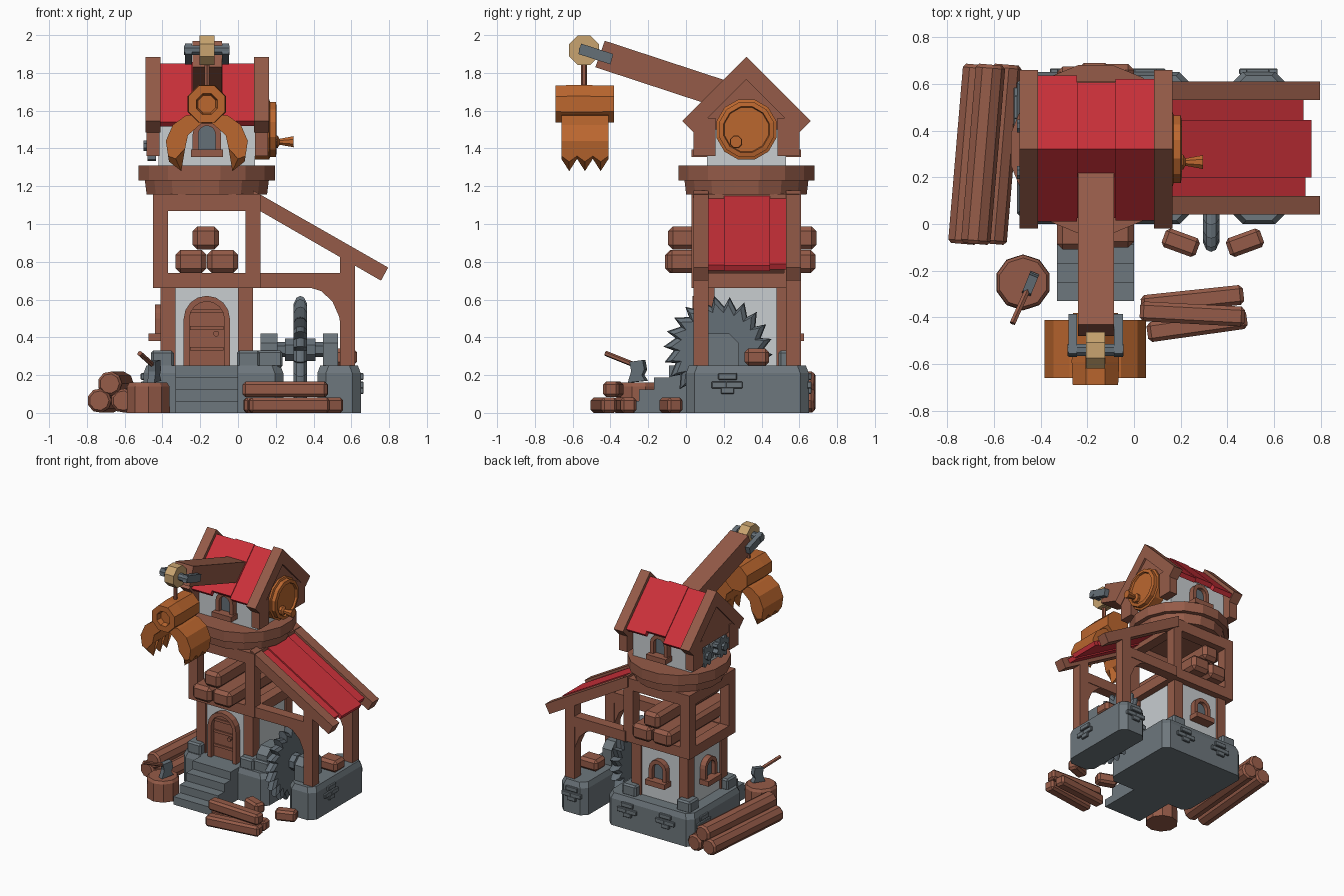
import bpy, bmesh, math
from mathutils import Matrix, Vector

def material(name, rgb):
    m = bpy.data.materials.new(name)
    m.diffuse_color = (*rgb, 1)
    return m

WOOD = material("wood", (0.30, 0.105, 0.065))
RED = material("red roof", (0.60, 0.03, 0.042))
ORANGE = material("orange copper", (0.50, 0.135, 0.028))
STONE = material("grey stone", (0.155, 0.185, 0.205))
METAL = material("dark metal", (0.13, 0.16, 0.185))
PLASTER = material("white plaster", (0.58, 0.61, 0.63))
TAN = material("tan pulley", (0.58, 0.37, 0.16))

def finish(name, bm, mat, M=None):
    if M:
        bm.transform(M)
    bmesh.ops.recalc_face_normals(bm, faces=bm.faces)
    me = bpy.data.meshes.new(name)
    bm.to_mesh(me)
    bm.free()
    me.materials.append(mat)
    ob = bpy.data.objects.new(name, me)
    bpy.context.collection.objects.link(ob)
    return ob

def loft(name, rings, mat, M=None):
    bm = bmesh.new()
    vs = [[bm.verts.new(p) for p in r] for r in rings]
    n = len(rings[0])
    for a, b in zip(vs, vs[1:]):
        for i in range(n):
            bm.faces.new((a[i], a[(i + 1) % n], b[(i + 1) % n], b[i]))
    bm.faces.new(vs[0])
    bm.faces.new(vs[-1])
    return finish(name, bm, mat, M)

def prism(name, axis, pts, a, b, mat, M=None):
    put = {'x': lambda u, v, t: (t, u, v), 'y': lambda u, v, t: (u, t, v),
           'z': lambda u, v, t: (u, v, t)}[axis]
    return loft(name, [[put(u, v, t) for u, v in pts] for t in (a, b)], mat, M)

def box(name, x0, x1, y0, y1, z0, z1, mat, bevel=0, M=None):
    bm = bmesh.new()
    bmesh.ops.create_cube(bm, size=1)
    for v in bm.verts:
        v.co = Vector(((x0, x1)[v.co.x > 0], (y0, y1)[v.co.y > 0], (z0, z1)[v.co.z > 0]))
    if bevel:
        bmesh.ops.bevel(bm, geom=bm.edges[:], offset=bevel, segments=1, affect='EDGES')
    return finish(name, bm, mat, M)

def lathe(name, p0, p1, profile, n, mat):
    # profile holds (distance along the axis, radius)
    p0, p1 = Vector(p0), Vector(p1)
    d = (p1 - p0).normalized()
    M = Matrix.Translation(p0) @ d.to_track_quat('Z', 'Y').to_matrix().to_4x4()
    ang = [2 * math.pi * (i + 0.5) / n for i in range(n)]
    return loft(name, [[(r * math.cos(a), r * math.sin(a), t) for a in ang] for t, r in profile], mat, M)

def rod(name, p0, p1, r, n, mat, r1=None):
    L = (Vector(p1) - Vector(p0)).length
    return lathe(name, p0, p1, [(0, r), (L, r if r1 is None else r1)], n, mat)

def turn(x, y, deg, z=0):
    return Matrix.Translation((x, y, z)) @ Matrix.Rotation(math.radians(deg), 4, 'Z')

def arch(w, h, z=0, n=8):
    r = w / 2
    top = [(-r * math.cos(math.pi * i / n), z + h - r + r * math.sin(math.pi * i / n)) for i in range(n + 1)]
    return [(-r, z)] + top + [(r, z)]

def opening(name, x, y, z, deg, w, h, fill, rim=0.03, depth=0.045):
    M = turn(x, y, deg)
    prism(name + "_frame", 'y', arch(w, h, z) + arch(w - 2 * rim, h - rim, z)[::-1], -depth, 0.02, WOOD, M)
    prism(name + "_panel", 'y', arch(w - 2 * rim, h - rim, z), -0.015, 0.02, fill, M)
    return M

def window(name, x, y, z, deg):
    M = opening(name, x, y, z, deg, 0.15, 0.19, METAL)
    box(name + "_sill", -0.085, 0.085, -0.08, 0.02, z - 0.005, z + 0.035, WOOD, 0, M)

CX, CY = -0.165, 0.315

# stone foundations with chamfered corners, brick details and stairs
def foundation(name, x0, x1, y0, y1, h, c):
    rings = []
    for z, i in ((0, 0), (h - 0.04, 0), (h, 0.015)):
        a, b, e, f = x0 + i, x1 - i, y0 + i, y1 - i
        rings.append([(p, q, z) for p, q in ((a + c, e), (b - c, e), (b, e + c), (b, f - c),
                                            (b - c, f), (a + c, f), (a, f - c), (a, e + c))])
    loft(name, rings, STONE)

def bricks(name, x, y, deg):
    for i, (u, z, w) in enumerate(((-0.045, 0.13, 0.04), (0.035, 0.13, 0.045), (0, 0.175, 0.05), (0, 0.10, 0.035))):
        box(f"{name}_{i}", u - w, u + w, -0.015, 0.01, z, z + 0.035, STONE, 0.004, turn(x, y, deg))

foundation("main_foundation", -0.5, 0.24, 0.0, 0.65, 0.25, 0.045)
foundation("side_foundation", 0.42, 0.65, 0.0, 0.65, 0.25, 0.045)
for i, (x, y, d) in enumerate(((0.65, 0.22, 90), (0.53, 0.65, 180), (-0.28, 0.65, 180), (-0.5, 0.5, -90), (0.05, 0.65, 180))):
    bricks(f"brick_detail_{i}", x, y, d)
steps = [(0.05, 0), (-0.33, 0)]
for i in range(4):
    steps += [(-0.33 + 0.08 * i, 0.0625 * (i + 1)), (-0.25 + 0.08 * i, 0.0625 * (i + 1))]
prism("stairs", 'x', steps[:-1] + [(0.05, 0.25)], -0.33, 0.0, STONE)
for i, (x, y) in enumerate(((-0.40, 0.08), (-0.40, 0.55), (0.07, 0.55), (0.055, 0.08))):
    box(f"corner_stone_{i}", x - 0.06, x + 0.06, y - 0.06, y + 0.06, 0.24, 0.33, STONE, 0.012)

# lower storey
box("lower_walls", -0.395, 0.065, 0.085, 0.545, 0.24, 0.70, PLASTER)
for x in (-0.41, 0.0):
    for y in (0.07, 0.48):
        box("lower_post", x, x + 0.08, y, y + 0.08, 0.25, 0.68, WOOD)
M = opening("door", CX, 0.085, 0.25, 0, 0.245, 0.37, WOOD, 0.03, 0.05)
for z in (0.33, 0.44, 0.53):
    box("door_strap", -0.088, 0.088, -0.025, 0, z, z + 0.02, WOOD, 0, M)
rod("door_knob", (-0.115, 0.08, 0.42), (-0.115, 0.05, 0.42), 0.016, 8, WOOD)
window("left_window", -0.395, CY, 0.385, -90)
window("back_window", CX, 0.545, 0.385, 180)

# open timber storey
for z0, z1 in ((0.66, 0.74), (1.07, 1.16)):
    for t in (0, 0.49):
        box("beam_across", -0.45, 0.12, 0.03 + t, 0.11 + t, z0, z1, WOOD)
        box("beam_along", -0.45 + t, -0.37 + t, 0.03, 0.60, z0, z1, WOOD)
for x in (-0.45, 0.04):
    for y in (0.03, 0.52):
        box("upper_post", x, x + 0.08, y, y + 0.08, 0.7, 1.12, WOOD)
box("loft_floor", -0.42, 0.09, 0.06, 0.57, 0.69, 0.735, WOOD)
for x0, x1, z, y0 in ((-0.33, -0.167, 0.74, -0.11), (-0.163, 0.0, 0.74, -0.10), (-0.24, -0.10, 0.865, -0.095)):
    box("stored_log", x0, x1, y0, y0 + 0.785, z, z + 0.122, WOOD, 0.025)

# lean-to: rafters, posts, curved braces and uneven red boards
slope = lambda x: 1.155 - 0.571 * (x - 0.12)
for y in (0.04, 0.53):
    prism("lean_rafter", 'y', [(0.08, slope(0.08)), (0.795, slope(0.795)), (0.757, 0.70), (0.08, 1.09)], y, y + 0.08, WOOD)
    box("lean_beam", 0.10, 0.56, y, y + 0.08, 0.66, 0.74, WOOD)
    prism("lean_post", 'y', [(0.54, 0.25), (0.62, 0.25), (0.62, 0.82), (0.54, 0.87)], y, y + 0.08, WOOD)
    prism("lean_brace", 'y', [(0.55, 0.67), (0.36, 0.67), (0.44, 0.645), (0.50, 0.59), (0.535, 0.51), (0.55, 0.42)],
          y + 0.005, y + 0.075, WOOD)
for y0, y1, x1, d in ((0.115, 0.20, 0.735, 0.02), (0.20, 0.445, 0.76, 0.008), (0.445, 0.535, 0.725, 0.02)):
    prism("lean_roof_board", 'y', [(0.1, slope(0.1) - d), (x1, slope(x1) - d), (x1 - 0.015, slope(x1) - d - 0.03),
          (0.1, slope(0.1) - d - 0.035)], y0, y1, RED)

# saw blade with axle and stone bearings
teeth = []
for i in range(22):
    for k, r in ((0, 0.235), (0.75, 0.29)):
        a = 2 * math.pi * (i + k) / 22
        teeth.append((r * math.cos(a), r * math.sin(a)))
loft("saw_blade", [[(x, 0.17 + u * s, 0.33 + v * s) for u, v in teeth]
     for x, s in ((0.295, 0.86), (0.31, 0.97), (0.33, 1), (0.35, 0.97), (0.365, 0.86))], METAL)
rod("saw_hub", (0.25, 0.17, 0.335), (0.41, 0.17, 0.335), 0.065, 8, METAL)
rod("saw_axle", (0.18, 0.17, 0.335), (0.48, 0.17, 0.335), 0.04, 6, METAL)
bearing = [(0.06, 0.24), (0.28, 0.24), (0.28, 0.37), (0.23, 0.42), (0.11, 0.42), (0.06, 0.37)]
prism("left_bearing", 'x', bearing, 0.12, 0.21, STONE)
prism("right_bearing", 'x', bearing, 0.45, 0.53, STONE)
box("bearing_ledge", 0.07, 0.235, 0.04, 0.30, 0.24, 0.33, STONE, 0.01)
box("sawn_log", 0.47, 0.63, 0.31, 0.44, 0.25, 0.34, WOOD, 0.02)

# round platform
lathe("platform_lower", (CX, 0.32, 1.155), (CX, 0.32, 2), [(0, 0.325), (0.08, 0.335)], 16, WOOD)
lathe("platform_upper", (CX, 0.32, 1.23), (CX, 0.32, 2), [(0, 0.368), (0.08, 0.368)], 16, WOOD)

# cabin with gable frames and red roof boards
prism("cabin_walls", 'x', [(0.11, 1.3), (0.53, 1.3), (0.53, 1.58), (0.32, 1.79), (0.11, 1.58)], -0.42, 0.09, PLASTER)
window("cabin_front_window", CX, 0.11, 1.36, 0)
window("cabin_back_window", CX, 0.53, 1.36, 180)
for x in (-0.49, 0.085):
    prism("gable_frame", 'x', [(0.32, 1.885), (0.66, 1.545), (0.60, 1.485), (0.32, 1.765), (0.04, 1.485), (-0.02, 1.545)],
          x, x + 0.08, WOOD)
    prism("gable_fill", 'x', [(0.05, 1.5), (0.59, 1.5), (0.32, 1.78)], x + 0.01, x + 0.065, WOOD)
    for y in (0.04, 0.485):
        box("gable_leg", x + 0.005, x + 0.075, y, y + 0.115, 1.36, 1.56, WOOD)
for s, lens in ((-1, (0.31, 0.295, 0.305)), (1, (0.315, 0.285, 0.30))):
    for i, L in enumerate(lens):
        x0, top = -0.41 + 0.165 * i, 1.85 + (0.008 if i == 1 else 0)
        prism("roof_board", 'x', [(0.32, top), (0.32 + s * L, top - L), (0.32 + s * (L - 0.025), top - L - 0.025),
              (0.32, top - 0.05)], x0, x0 + 0.165, RED)

# copper drum on the right, gears on the left
lathe("drum", (0.085, 0.32, 1.50), (1, 0.32, 1.50), [(0, 0.165), (0.08, 0.165), (0.085, 0.15), (0.115, 0.15),
      (0.12, 0.125), (0.105, 0.12)], 12, ORANGE)
lathe("drum_handle", (0.18, 0.265, 1.435), (1, 0.265, 1.44), [(0, 0.035), (0.03, 0.035), (0.04, 0.017), (0.115, 0.032)], 8, ORANGE)
for y in (0.22, 0.42):
    pts = []
    for i in range(8):
        for k, r in ((0, 0.062), (0.3, 0.085), (0.6, 0.085), (0.9, 0.062)):
            a = 2 * math.pi * (i + k) / 8
            pts.append((y + r * math.cos(a), 1.415 + r * math.sin(a)))
    prism("gear", 'x', pts, -0.48, -0.435, METAL)
    rod("gear_hub", (-0.40, y, 1.415), (-0.50, y, 1.415), 0.03, 8, METAL)

# crane arm, brackets, pulley and rope
prism("crane_arm", 'x', [(-0.43, 1.97), (-0.48, 1.83), (0.22, 1.60), (0.27, 1.74)], -0.24, -0.085, WOOD)
for x in (-0.28, -0.085):
    prism("pulley_bracket", 'x', [(-0.555, 1.955), (-0.57, 1.90), (-0.40, 1.845), (-0.385, 1.90)], x, x + 0.037, METAL)
rod("pulley_axle", (-0.285, -0.54, 1.92), (-0.045, -0.54, 1.92), 0.028, 8, METAL)
rod("pulley", (-0.205, -0.54, 1.92), (-0.125, -0.54, 1.92), 0.085, 8, TAN)
rod("rope", (CX, -0.54, 1.92), (CX, -0.54, 1.70), 0.015, 6, WOOD)

# copper grabbing claw with toothed jaws
lathe("claw_body", (CX, -0.69, 1.635), (CX, 0, 1.635), [(0.04, 0.05), (0, 0.06), (0, 0.105), (0.10, 0.11), (0.31, 0.105)], 8, ORANGE)
for s in (-1, 1):
    rings = []
    for k in range(7):
        tip = [(0.20, 1.33), (0.135, 1.28)] if k % 2 else [(0.205, 1.36), (0.165, 1.345)]
        prof = [(0.02, 1.58), (0.11, 1.575), (0.18, 1.525), (0.217, 1.44)] + tip + [(0.115, 1.40), (0.10, 1.47), (0.02, 1.54)]
        rings.append([(CX + s * u, -0.66 + 0.25 * k / 6, z) for u, z in prof])
    loft("claw_jaw", rings, ORANGE)

# log pile on the left
for x, z in ((-0.70, 0.065), (-0.575, 0.065), (-0.645, 0.155)):
    a, b = (x - 0.035, -0.085, z), (x + 0.03, 0.685, z)
    lathe("pile_log", a, b, [(0, 0.052), (0.015, 0.065), (0.755, 0.065), (0.77, 0.052)], 9, WOOD)

# chopping stump with axe
lathe("stump", (-0.475, -0.25, 0), (-0.475, -0.25, 1), [(0, 0.12), (0.14, 0.118), (0.16, 0.105)], 10, WOOD)
rod("axe_handle", (-0.52, -0.425, 0.315), (-0.43, -0.225, 0.235), 0.014, 6, WOOD)
prism("axe_head", 'x', [(-0.04, 0.10), (0.035, 0.11), (0.045, 0.06), (0.03, 0.03), (0.05, 0.0), (-0.05, -0.01), (-0.03, 0.05)],
      -0.02, 0.02, METAL, turn(-0.443, -0.255, -22, 0.17))

# loose logs in front
for x, y, z, L, w, d in ((0.25, -0.325, 0, 0.44, 0.085, 6), (0.27, -0.435, 0, 0.43, 0.085, 8), (0.25, -0.385, 0.083, 0.45, 0.085, -3),
                         (0.20, -0.08, 0, 0.155, 0.085, -20), (0.475, -0.08, 0, 0.155, 0.085, 20)):
    box("loose_log", -L / 2, L / 2, -w / 2, w / 2, 0, 0.082, WOOD, 0.016, turn(x, y, d, z))
